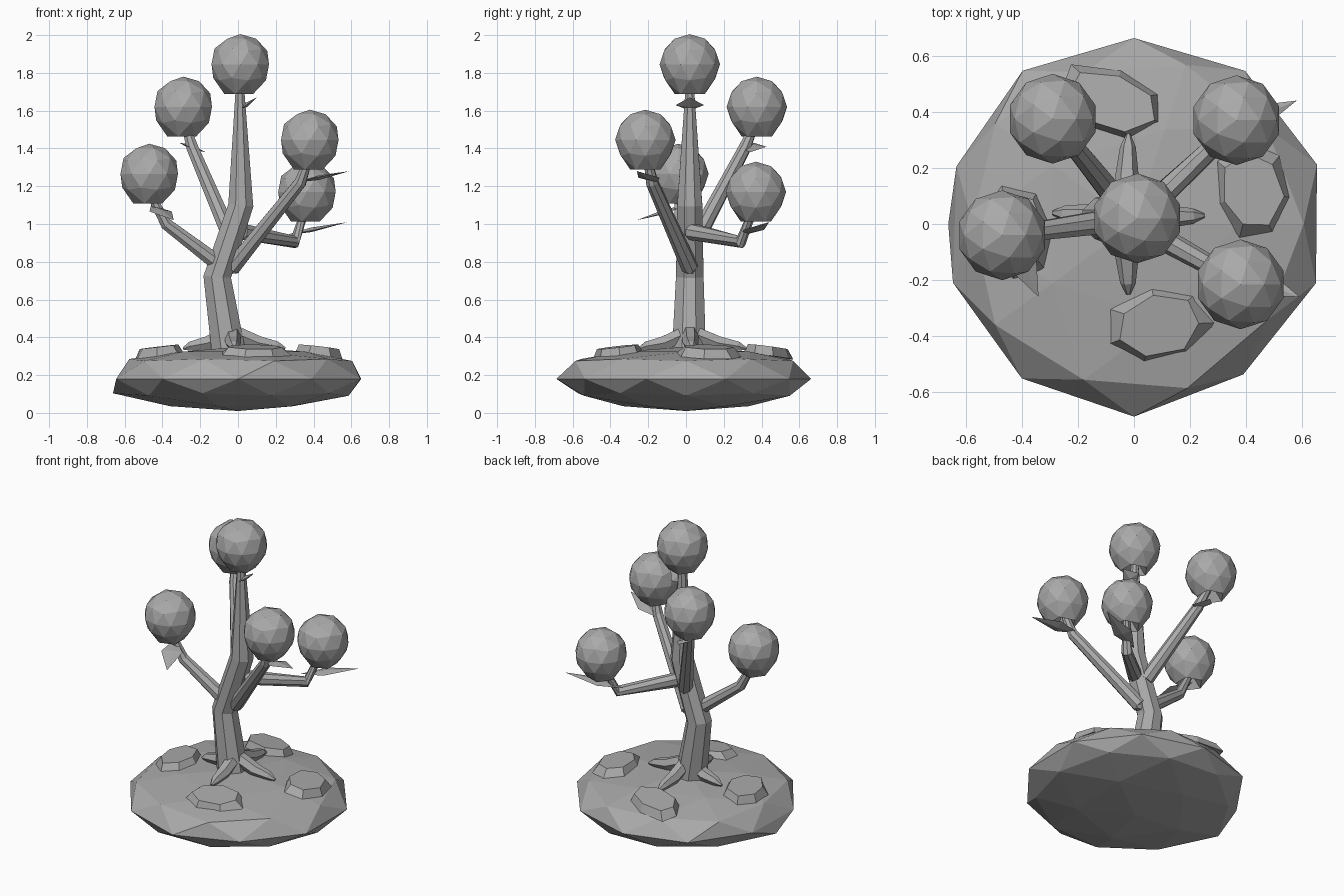
import bpy, bmesh, math, random
from mathutils import Vector

random.seed(4)
if "Cube" in bpy.data.objects:
    bpy.data.objects.remove(bpy.data.objects["Cube"])

grey = bpy.data.materials.new("plain_grey")
grey.use_nodes = True
GREY = (0.4, 0.4, 0.4, 1)
grey.diffuse_color = GREY
for node in grey.node_tree.nodes:
    if node.type == 'BSDF_PRINCIPLED':
        node.inputs["Base Color"].default_value = GREY
        node.inputs["Roughness"].default_value = 0.8


def finish(bm, name):
    bmesh.ops.recalc_face_normals(bm, faces=bm.faces)
    mesh = bpy.data.meshes.new(name)
    bm.to_mesh(mesh)
    bm.free()
    mesh.materials.append(grey)
    obj = bpy.data.objects.new(name, mesh)
    bpy.context.collection.objects.link(obj)
    return obj


def tube(name, path, radii, sides=8):
    """Tapered faceted limb along a path."""
    bm = bmesh.new()
    pts = [Vector(p) for p in path]
    rings = []
    for i, (p, r) in enumerate(zip(pts, radii)):
        d = (pts[min(i + 1, len(pts) - 1)] - pts[max(i - 1, 0)]).normalized()
        ref = Vector((0, 1, 0)) if abs(d.y) < 0.8 else Vector((1, 0, 0))
        u = d.cross(ref).normalized()
        v = d.cross(u)
        angles = [math.tau * (k + 0.5) / sides for k in range(sides)]
        rings.append([bm.verts.new(p + r * (u * math.cos(a) + v * math.sin(a))) for a in angles])
    for a, b in zip(rings, rings[1:]):
        for k in range(sides):
            n = (k + 1) % sides
            bm.faces.new((a[k], a[n], b[n], b[k]))
    bm.faces.new(rings[0])
    bm.faces.new(rings[-1])
    return finish(bm, name)


def leaf(name, base, tip, width, thick=0.012):
    """Thin pointed diamond, widest just before the middle."""
    base, tip = Vector(base), Vector(tip)
    d = (tip - base).normalized()
    side = d.cross(Vector((0, 0, 1))).normalized()
    up = side.cross(d)
    mid = base.lerp(tip, 0.42)
    bm = bmesh.new()
    b, t = bm.verts.new(base), bm.verts.new(tip)
    ring = [bm.verts.new(mid + o) for o in
            (side * width / 2, up * thick, -side * width / 2, -up * thick)]
    for k in range(4):
        bm.faces.new((b, ring[k], ring[k - 1]))
        bm.faces.new((t, ring[k - 1], ring[k]))
    return finish(bm, name)


def foliage(name, centre, r=0.16):
    """Faceted ball with a dimple where the stem enters."""
    bm = bmesh.new()
    bmesh.ops.create_icosphere(bm, subdivisions=2, radius=r)
    for v in bm.verts:
        if v.co.z < -0.95 * r:
            v.co.z = -0.4 * r
        elif v.co.z < -0.8 * r:
            v.co.z = -0.98 * r
    bmesh.ops.translate(bm, verts=bm.verts, vec=Vector(centre))
    return finish(bm, name)


# Ground boulder: squashed ball with a flattened top
bm = bmesh.new()
bmesh.ops.create_icosphere(bm, subdivisions=2, radius=1)
for v in bm.verts:
    x, y, z = v.co
    s = 0.675 + random.uniform(-0.015, 0.015)
    if z < -0.3 and x < -0.85:
        s = 0.74
    h = 0.16 * z ** 0.65 if z > 0.01 else 0.17 * z
    if z > 0.99:
        h += 0.01
    v.co = (x * s, y * s, 0.18 + h)
finish(bm, "ground_boulder")

# Flat stones lying on the boulder: centre, half sizes, turn
stones = [((0.09, -0.36), (0.2, 0.14), 0.2), ((0.42, 0.12), (0.14, 0.18), 0.1),
          ((-0.08, 0.44), (0.21, 0.12), -0.3), ((-0.42, -0.03), (0.14, 0.18), 0.3)]
for i, ((cx, cy), (sx, sy), turn) in enumerate(stones):
    bm = bmesh.new()
    bmesh.ops.create_cone(bm, cap_ends=True, segments=7, radius1=1, radius2=0.8, depth=0.05)
    reach = math.hypot(cx, cy)
    for v in bm.verts:
        k = random.uniform(0.88, 1.08)
        x, y = v.co.x * sx * k, v.co.y * sy * k
        px = cx + x * math.cos(turn) - y * math.sin(turn)
        py = cy + x * math.sin(turn) + y * math.cos(turn)
        out = (px * cx + py * cy) / reach - reach
        v.co = (px, py, 0.325 + v.co.z - 0.12 * out)
    finish(bm, f"flat_stone_{i + 1}")

# Trunk and roots
tube("trunk", [(-0.04, 0.015, 0.26), (-0.11, 0.02, 0.72), (0.015, 0.02, 1.1), (0.01, 0.02, 1.75)],
     [0.1, 0.079, 0.072, 0.022])
for name, tip in {"left": (0.25, 0.03), "right": (-0.29, 0.04),
                  "back": (-0.02, 0.32), "front": (-0.02, -0.25)}.items():
    start = Vector((-0.03, 0.02, 0.43))
    end = Vector((*tip, 0.34))
    tube(f"{name}_root", [start, start.lerp(end, 0.5) - Vector((0, 0, 0.015)),
                          start.lerp(end, 0.85), end], [0.045, 0.042, 0.028, 0.008], 6)
tube("trunk_knot", [(-0.09, 0.02, 0.78), (-0.02, 0.02, 0.765), (0.005, 0.02, 0.75)],
     [0.035, 0.033, 0.015], 6)

# Branches, each ending inside its foliage ball
branches = {
    "right": ([(-0.09, 0.01, 0.78), (-0.38, -0.03, 1.0), (-0.46, -0.04, 1.15)], (-0.47, -0.04, 1.265)),
    "front": ([(-0.03, 0.02, 0.77), (0.33, -0.18, 1.22), (0.375, -0.205, 1.35)], (0.38, -0.215, 1.445)),
    "back_right": ([(-0.04, 0.06, 0.93), (-0.24, 0.31, 1.4), (-0.28, 0.365, 1.53)], (-0.29, 0.375, 1.62)),
    "back_left": ([(0.02, 0.03, 0.96), (0.3, 0.29, 0.905), (0.355, 0.355, 1.07)], (0.365, 0.37, 1.17)),
}
for name, (path, ball) in branches.items():
    tube(f"{name}_branch", path, [0.046, 0.034, 0.022])
    foliage(f"{name}_foliage", ball)
foliage("top_foliage", (0.012, 0.02, 1.845))

# Leaves below the foliage
leaf("top_leaf", (0.0, 0.02, 1.6), (0.1, 0.02, 1.67), 0.15)
leaf("right_leaf", (-0.46, 0.0, 1.1), (-0.34, -0.26, 1.02), 0.13)
leaf("front_leaf", (0.31, -0.15, 1.22), (0.59, -0.26, 1.28), 0.12)
leaf("back_right_leaf", (-0.31, 0.36, 1.43), (-0.17, 0.34, 1.38), 0.15)
leaf("back_left_leaf", (0.25, 0.3, 0.94), (0.58, 0.44, 1.01), 0.12)
